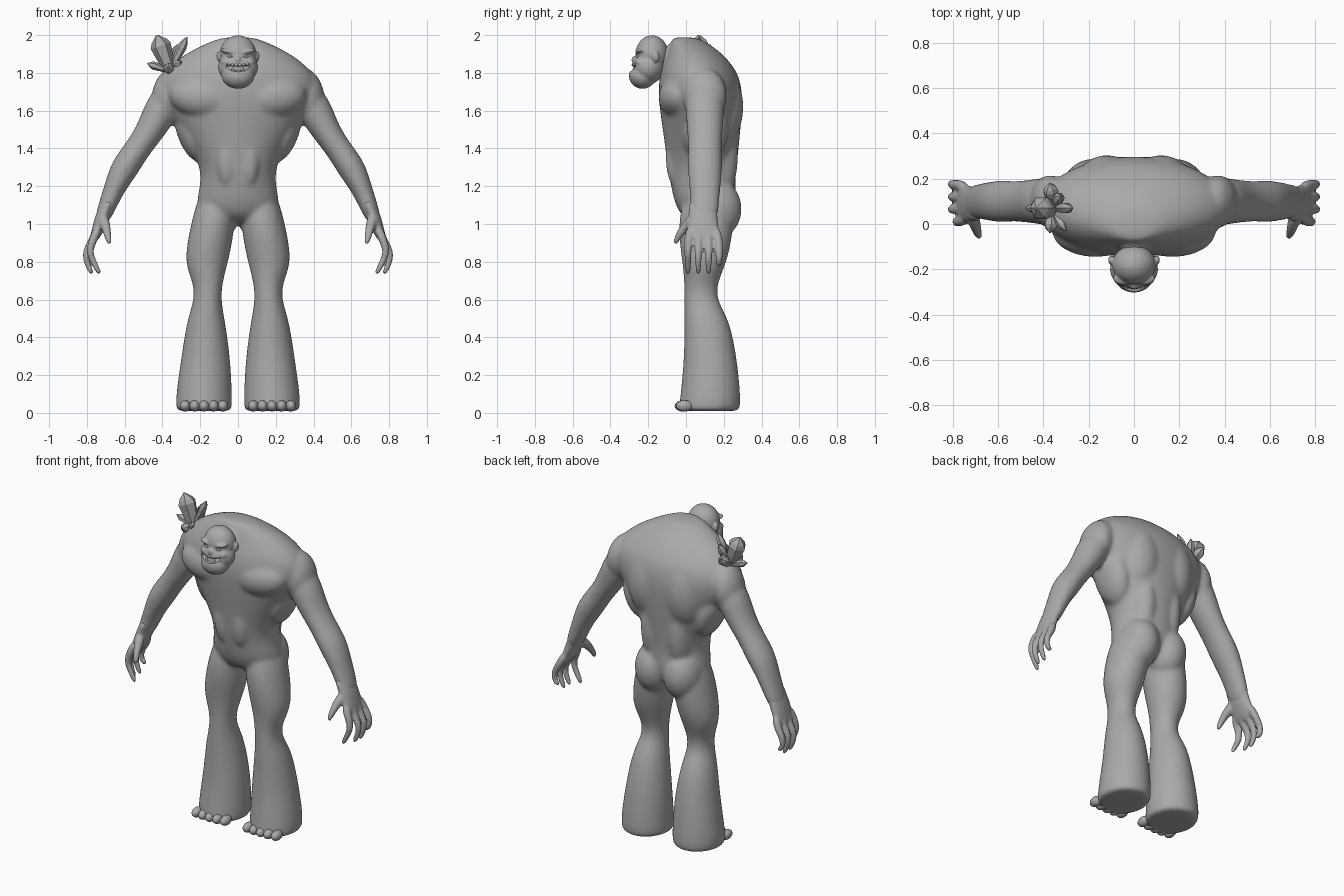
import bpy, bmesh, math
from mathutils import Vector, Matrix

if "Cube" in bpy.data.objects:
    bpy.data.objects.remove(bpy.data.objects["Cube"])

GREY = (0.4, 0.4, 0.4, 1)
grey = bpy.data.materials.new("stone_grey")
grey.use_nodes = True
grey.diffuse_color = GREY
grey.node_tree.nodes["Principled BSDF"].inputs["Base Color"].default_value = GREY
SIDES = (1, -1)
DEPTH_AXIS = Vector((0, 1, 0))


def unit_circle(count):
    """Points evenly spaced around a circle."""
    angles = [math.tau * step / count for step in range(count)]
    return [(math.cos(angle), math.sin(angle)) for angle in angles]


def skin(bm, rings):
    """Bridge closed rings of points and cap both ends."""
    loops = [[bm.verts.new(point) for point in ring] for ring in rings]
    for lower, upper in zip(loops, loops[1:]):
        for i in range(len(lower)):
            bm.faces.new((lower[i - 1], lower[i], upper[i], upper[i - 1]))
    bm.faces.new(loops[0][::-1])
    bm.faces.new(loops[-1])


def stack(bm, sections, side=1):
    """Level oval sections: height, centre x, half width, front y, back y."""
    rings = []
    for height, centre, half_width, front, back in sections:
        middle, half_depth = (front + back) / 2, (back - front) / 2
        rings.append([(side * (centre + half_width * c), middle + half_depth * s, height)
                      for c, s in unit_circle(24)])
    skin(bm, rings)


def round_section(radius):
    return radius


def tube(bm, path, radii, side=1, depth=round_section, count=12):
    """Oval sections square to a path; depth turns a radius into the one along y."""
    points = [Vector((side * x, y, z)) for x, y, z in path]
    rings = []
    for k, (point, radius) in enumerate(zip(points, radii)):
        before, after = points[max(k - 1, 0)], points[min(k + 1, len(points) - 1)]
        along = (after - before).normalized()
        across = DEPTH_AXIS.cross(along).normalized()
        outward = along.cross(across)
        rings.append([point + across * radius * c + outward * depth(radius) * s
                      for c, s in unit_circle(count)])
    skin(bm, rings)


def blob(bm, centre, radii, side=1, roll=0):
    """Ellipsoid, rolled about the y axis."""
    x, y, z = centre
    matrix = (Matrix.Translation((side * x, y, z)) @ Matrix.Rotation(side * roll, 4, "Y")
              @ Matrix.Diagonal((*radii, 1)))
    bmesh.ops.create_uvsphere(bm, u_segments=16, v_segments=10, radius=1, matrix=matrix)


def finish(bm, name):
    """Turn the mesh under construction into an object."""
    bmesh.ops.recalc_face_normals(bm, faces=bm.faces)
    mesh = bpy.data.meshes.new(name)
    bm.to_mesh(mesh)
    bm.free()
    mesh.materials.append(grey)
    part = bpy.data.objects.new(name, mesh)
    bpy.context.collection.objects.link(part)
    return part


def fuse(part, voxel, passes):
    """Melt overlapping pieces into one soft skin."""
    rounding = part.modifiers.new("rounding", "SUBSURF")
    rounding.levels = rounding.render_levels = 2
    remesh = part.modifiers.new("fuse", "REMESH")
    remesh.mode = "VOXEL"
    remesh.voxel_size = voxel
    remesh.use_smooth_shade = True
    soften = part.modifiers.new("soften", "SMOOTH")
    soften.factor = 0.5
    soften.iterations = passes


# Torso and neck
bm = bmesh.new()
stack(bm, [(1, 0, .17, 0, .22), (1.1, 0, .23, -.06, .27), (1.2, 0, .2, -.08, .26),
           (1.3, 0, .2, -.1, .27), (1.4, 0, .25, -.11, .28), (1.6, 0, .38, -.14, .3),
           (1.7, 0, .43, -.15, .3), (1.8, 0, .41, -.14, .28), (1.9, 0, .29, -.1, .2),
           (1.97, 0, .14, -.08, .1), (1.99, 0, .07, -.07, .04)])
tube(bm, [(0, .05, 1.87), (0, -.08, 1.88), (0, -.18, 1.88)], (.11, .1, .08))

for side in SIDES:
    # Muscles
    blob(bm, centre=(.17, -.03, 1.67), radii=(.2, .12, .12), side=side, roll=-.1)   # chest
    blob(bm, centre=(.37, .1, 1.68), radii=(.09, .12, .15), side=side, roll=-.2)    # shoulder
    blob(bm, centre=(.12, .14, 1.62), radii=(.16, .17, .25), side=side)             # upper back
    blob(bm, centre=(.09, .15, 1.36), radii=(.09, .13, .28), side=side)             # lower back
    blob(bm, centre=(.25, .1, 1.5), radii=(.08, .13, .18), side=side, roll=.3)      # flank
    blob(bm, centre=(.1, .16, 1.08), radii=(.12, .14, .16), side=side)              # buttock
    blob(bm, centre=(.06, -.05, 1.35), radii=(.06, .06, .16), side=side)            # belly
    blob(bm, centre=(.16, .03, .68), radii=(.06, .04, .07), side=side)              # knee

    # Legs
    stack(bm, [(1.2, .11, .09, 0, .24), (1, .13, .12, -.05, .26), (.8, .17, .12, -.02, .22),
               (.7, .16, .08, -.01, .17), (.6, .16, .07, -.01, .16), (.5, .17, .1, -.01, .23),
               (.3, .17, .13, -.01, .27), (.1, .18, .15, -.03, .29), (.01, .18, .15, -.04, .29),
               (.01, .18, .13, -.03, .26)], side)

    # Arms
    arm = [(.33, .1, 1.72), (.4, .1, 1.62), (.46, .1, 1.5), (.53, .1, 1.4), (.6, .1, 1.3),
           (.65, .1, 1.2), (.69, .1, 1.1), (.73, .09, 1)]
    tube(bm, arm, (.08, .1, .08, .07, .08, .06, .05, .04), side,
         depth=lambda radius: .05 + .6 * radius)
body = finish(bm, "body")
fuse(body, voxel=.01, passes=16)

# Hands: palm, four fingers and a thumb
bm = bmesh.new()
for side in SIDES:
    tube(bm, [(.68, .1, 1.12), (.7, .09, 1.08), (.72, .09, 1.03), (.75, .09, .95), (.77, .09, .91)],
         (.03, .04, .04, .03, .02), side, depth=lambda radius: .12 - radius)
    for finger in range(4):
        y = .01 + .055 * finger
        curl = .04 if finger == 0 else 0
        tip = .78 if finger == 3 else .73
        tube(bm, [(.74, (y + .02) * .8, .98), (.77, y, .91), (.81 - curl / 2, y, .85),
                  (.8 - curl, y, .79), (.77 - curl, y, tip)],
             [.026 - .003 * joint for joint in range(5)], side)
    tube(bm, [(.72, .05, 1.04), (.7, 0, .99), (.69, -.04, .94), (.68, -.06, .89)],
         [.034 - .007 * joint for joint in range(4)], side)
hands = finish(bm, "hands")
fuse(hands, voxel=.008, passes=5)

# Toes
bm = bmesh.new()
for side in SIDES:
    for toe in range(5):
        offset = .05 * (toe - 2)
        blob(bm, (.18 + offset, .7 * offset ** 2 - .015, .037), (.028, .045, .03), side)
toes = finish(bm, "toes")

# Head: skull, cheeks, jaw, nose, brow and ears
bm = bmesh.new()
blob(bm, centre=(0, -.18, 1.9), radii=(.1, .09, .1))
blob(bm, centre=(0, -.2, 1.83), radii=(.11, .09, .09))
blob(bm, centre=(0, -.23, 1.785), radii=(.09, .075, .07))
blob(bm, centre=(0, -.27, 1.87), radii=(.02, .02, .02))
for side in SIDES:
    blob(bm, centre=(.045, -.24, 1.913), radii=(.05, .03, .015), side=side, roll=-.2)
    blob(bm, centre=(.06, -.235, 1.86), radii=(.035, .035, .02), side=side, roll=.3)
    blob(bm, centre=(.1, -.16, 1.885), radii=(.014, .022, .03), side=side, roll=.1)
head = finish(bm, "head")
fuse(head, voxel=.005, passes=7)

# Mouth and eye sockets are carved out
bm = bmesh.new()
tube(bm, [(x, 9 * x * x - .31, 1.825 + 4 * x * x) for x in (-.066, -.04, 0, .04, .066)],
     (.008, .02, .022, .02, .008), depth=lambda radius: radius + .012)
for side in SIDES:
    blob(bm, centre=(.042, -.274, 1.888), radii=(.02, .017, .008), side=side, roll=-.2)
cutter = finish(bm, "carving_tool")
cutter.hide_render = True
carve = head.modifiers.new("carve", "BOOLEAN")
carve.operation, carve.object, carve.solver = "DIFFERENCE", cutter, "EXACT"
bpy.context.view_layer.objects.active = head
for modifier in list(head.modifiers):
    bpy.ops.object.modifier_apply(modifier=modifier.name)
bpy.data.objects.remove(cutter)

# Teeth, with two long lower tusks
bm = bmesh.new()
for tooth in range(6):
    x = (tooth - 2.5) * .019
    y, rise = 5 * x * x - .28, 2 * x * x
    blob(bm, (x, y, 1.842 + rise), (.009, .008, .009))
    if tooth not in (0, 5):
        tusk = tooth in (1, 4)
        blob(bm, (x, y, 1.808 + rise), (.008, .008, .017 if tusk else .009))
teeth = finish(bm, "teeth")

# Eyeballs
bm = bmesh.new()
for side in SIDES:
    blob(bm, centre=(.042, -.255, 1.888), radii=(.013, .011, .008), side=side)
eyes = finish(bm, "eyes")

# Crystal cluster on the right shoulder
bm = bmesh.new()
root = Vector((-.36, .07, 1.81))
for tip, radius in (((-.43, .07, 2), .055), ((-.27, .07, 1.99), .025), ((-.48, .07, 1.85), .022),
                    ((-.37, .18, 1.89), .034), ((-.3, -.03, 1.86), .025), ((-.37, -.04, 1.83), .03),
                    ((-.26, .06, 1.87), .03), ((-.32, .13, 1.95), .026)):
    shaft = [root.lerp(Vector(tip), reach) for reach in (0, .7, .82, 1)]
    tube(bm, shaft, [radius * taper for taper in (.6, 1, .8, .1)], count=6)
finish(bm, "shoulder_crystals")

for part in (head, teeth, eyes, toes):
    bpy.ops.object.select_all(action="DESELECT")
    part.select_set(True)
    bpy.context.view_layer.objects.active = part
    bpy.ops.object.shade_smooth_by_angle(angle=math.radians(50))
